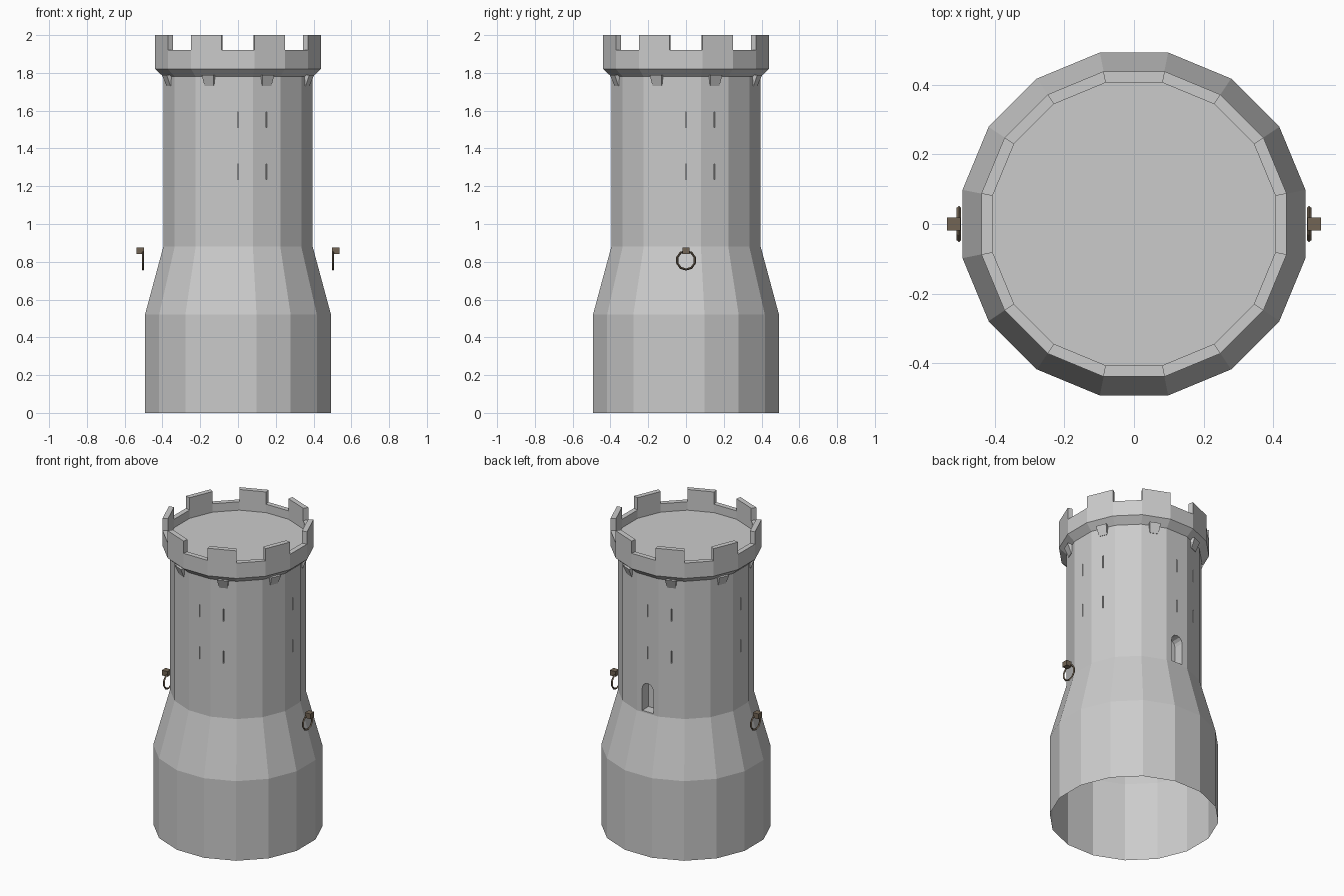
import bpy, bmesh
from math import cos, sin, pi
from mathutils import Matrix, Vector

if "Cube" in bpy.data.objects:
    bpy.data.objects.remove(bpy.data.objects["Cube"])

N = 16
STEP = 2 * pi / N


def make_object(name, bm, mat=None):
    bmesh.ops.recalc_face_normals(bm, faces=bm.faces)
    me = bpy.data.meshes.new(name)
    bm.to_mesh(me)
    bm.free()
    ob = bpy.data.objects.new(name, me)
    bpy.context.collection.objects.link(ob)
    if mat:
        me.materials.append(mat)
    return ob


def prism(bm, outline, r0, r1, angle):
    """Extrude a (sideways, z) outline from radius r0 to r1, turned to angle."""
    rot = Matrix.Rotation(angle, 3, 'Z')
    rings = [[bm.verts.new(rot @ Vector((r, s, z))) for s, z in outline] for r in (r0, r1)]
    bm.faces.new(rings[0])
    bm.faces.new(rings[1])
    n = len(outline)
    for i in range(n):
        j = (i + 1) % n
        bm.faces.new((rings[0][i], rings[0][j], rings[1][j], rings[1][i]))


def rect(w, z0, z1):
    return [(-w, z0), (w, z0), (w, z1), (-w, z1)]


# Tower shell: 16-sided profile up the wall, over the parapet, down to the deck
profile = [(0.502, 0), (0.502, 0.52), (0.403, 0.88), (0.403, 1.78), (0.447, 1.82),
           (0.447, 1.92), (0.414, 1.92), (0.414, 1.865)]
bm = bmesh.new()
rings = [[bm.verts.new((r * cos((i - 0.5) * STEP), r * sin((i - 0.5) * STEP), z))
          for i in range(N)] for r, z in profile]
merlons = []
for k in range(len(profile) - 1):
    for i in range(N):
        j = (i + 1) % N
        f = bm.faces.new((rings[k][i], rings[k][j], rings[k + 1][j], rings[k + 1][i]))
        if k == 5 and i % 2:
            merlons.append(f)
bm.faces.new(rings[0])
bm.faces.new(rings[-1])
bmesh.ops.recalc_face_normals(bm, faces=bm.faces)

# Merlons: every second rim face raised
raised = bmesh.ops.extrude_discrete_faces(bm, faces=merlons)["faces"]
for f in raised:
    for v in f.verts:
        v.co.z = 2.0
tower = make_object("tower", bm)

# Cutter: arched window at the back and thin arrow slits
bm = bmesh.new()
arch = [(-0.04, 0.89), (0.04, 0.89)]
arch += [(0.04 * cos(a * pi / 6), 1.035 + 0.04 * sin(a * pi / 6)) for a in range(7)]
prism(bm, arch, 0.33, 0.45, pi / 2)
for q in range(4):
    for a in (0, STEP):
        for z in (1.235, 1.51):
            prism(bm, rect(0.003, z, z + 0.083), 0.37, 0.45, q * pi / 2 + a)
cutter = make_object("opening_cutter", bm)
cutter.hide_render = True

mod = tower.modifiers.new("openings", 'BOOLEAN')
mod.operation = 'DIFFERENCE'
mod.solver = 'EXACT'
mod.object = cutter
dg = bpy.context.evaluated_depsgraph_get()
cut_mesh = bpy.data.meshes.new_from_object(tower.evaluated_get(dg))
tower.modifiers.clear()
tower.data = cut_mesh
bpy.data.objects.remove(cutter)

# Open underside
bm = bmesh.new()
bm.from_mesh(tower.data)
under = [f for f in bm.faces if all(v.co.z < 1e-4 for v in f.verts)]
bmesh.ops.delete(bm, geom=under, context='FACES_ONLY')
bm.to_mesh(tower.data)
bm.free()

# Corbels: tapered wedges under the parapet
bm = bmesh.new()
for i in range(1, N, 2):
    rot = Matrix.Rotation(i * STEP, 4, 'Z')
    for v in bmesh.ops.create_cube(bm, size=2)["verts"]:
        top = v.co.z > 0
        r = 0.38 if v.co.x < 0 else (0.423 if top else 0.398)
        v.co = rot @ Vector((r, v.co.y * (0.034 if top else 0.026), 1.79 if top else 1.73))
make_object("corbels", bm)

# Hanging rings with their blocks on both sides
brown = bpy.data.materials.new("rusty_metal")
brown.diffuse_color = (0.17, 0.13, 0.09, 1)
brown.use_nodes = True
brown.node_tree.nodes["Principled BSDF"].inputs["Base Color"].default_value = brown.diffuse_color
for side, ang in (("right", 0), ("left", pi)):
    bm = bmesh.new()
    prism(bm, rect(0.019, 0.842, 0.876), 0.498, 0.537, ang)
    make_object("bracket_" + side, bm, brown)

    bm = bmesh.new()
    rot = Matrix.Rotation(ang, 3, 'Z')
    M, T = 10, 0.006
    section = [(T, 0), (0, T), (-T, 0), (0, -T)]
    loops = [[bm.verts.new(rot @ Vector((0.503 + dx, (0.049 + dr) * sin(m * 2 * pi / M),
                                         0.808 + (0.049 + dr) * cos(m * 2 * pi / M))))
              for dx, dr in section] for m in range(M)]
    for m in range(M):
        a, b = loops[m], loops[(m + 1) % M]
        for k in range(4):
            bm.faces.new((a[k], a[(k + 1) % 4], b[(k + 1) % 4], b[k]))
    make_object("ring_" + side, bm, brown)
